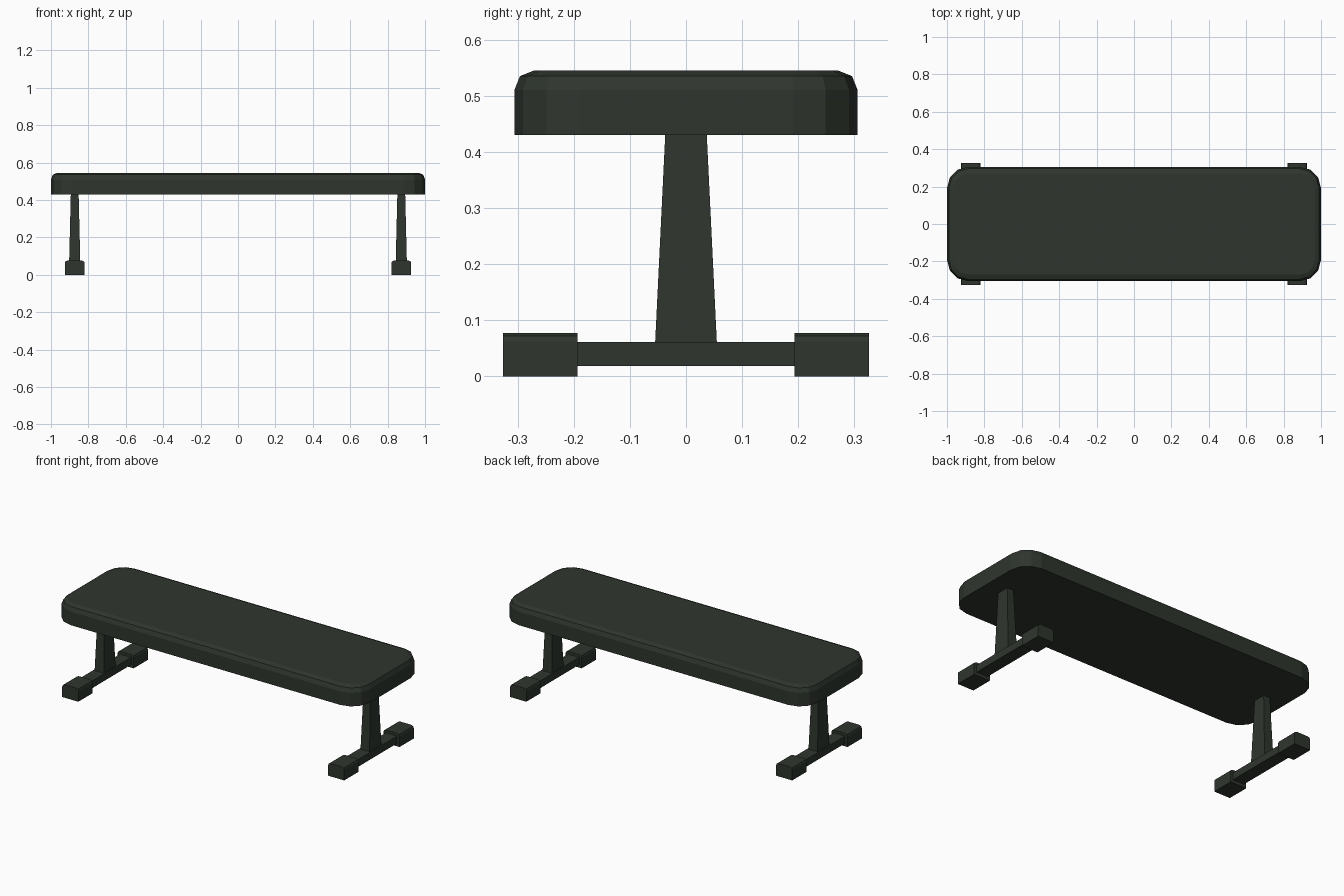
import bpy, bmesh, math

if "Cube" in bpy.data.objects:
    bpy.data.objects.remove(bpy.data.objects["Cube"])

green = bpy.data.materials.new("dark_green")
green.diffuse_color = (0.028, 0.036, 0.027, 1)
green.use_nodes = True
green.node_tree.nodes["Principled BSDF"].inputs["Base Color"].default_value = green.diffuse_color


def loft(name, rings):
    """Closed solid through a list of equal-length point rings."""
    bm = bmesh.new()
    loops = [[bm.verts.new(p) for p in ring] for ring in rings]
    n = len(loops[0])
    for a, b in zip(loops, loops[1:]):
        for i in range(n):
            j = (i + 1) % n
            bm.faces.new((a[i], a[j], b[j], b[i]))
    bm.faces.new(loops[0][::-1])
    bm.faces.new(loops[-1])
    bmesh.ops.recalc_face_normals(bm, faces=bm.faces)
    mesh = bpy.data.meshes.new(name)
    bm.to_mesh(mesh)
    bm.free()
    mesh.materials.append(green)
    ob = bpy.data.objects.new(name, mesh)
    bpy.context.collection.objects.link(ob)
    return ob


def rect(cx, cy, hx, hy, z):
    return [(cx + sx * hx, cy + sy * hy, z)
            for sx, sy in ((-1, -1), (1, -1), (1, 1), (-1, 1))]


def rounded_rect(hx, hy, r, z, steps=3):
    pts = []
    for k, (sx, sy) in enumerate(((1, 1), (-1, 1), (-1, -1), (1, -1))):
        for i in range(steps + 1):
            a = math.pi / 2 * (k + i / steps)
            pts.append((sx * (hx - r) + r * math.cos(a),
                        sy * (hy - r) + r * math.sin(a), z))
    return pts


# Padded seat with rounded corners and a softened top rim
rim = ((0, 0.43), (0, 0.51), (0.01, 0.535), (0.035, 0.545))
seat = loft("seat", [rounded_rect(1 - d, 0.306 - d, 0.115 - d, z) for d, z in rim])
for p in seat.data.polygons:
    p.use_smooth = False

for side, x in (("left", -0.873), ("right", 0.873)):
    # Tapered post
    loft(side + "_post", [rect(x, 0, 0.03, 0.055, 0.06),
                          rect(x, 0, 0.021, 0.037, 0.431)])
    # Crossbar on the ground side
    loft(side + "_crossbar", [rect(x, 0, 0.037, 0.2, 0.018),
                              rect(x, 0, 0.037, 0.2, 0.061)])
    # Foot caps with softened upper edges
    profile = [(-0.053, 0), (0.053, 0), (0.053, 0.062), (0.049, 0.072),
               (0.038, 0.077), (-0.038, 0.077), (-0.049, 0.072), (-0.053, 0.062)]
    for end, s in (("front", -1), ("back", 1)):
        loft(f"{side}_{end}_foot",
             [[(x + px, s * y, pz) for px, pz in profile] for y in (0.193, 0.326)])
